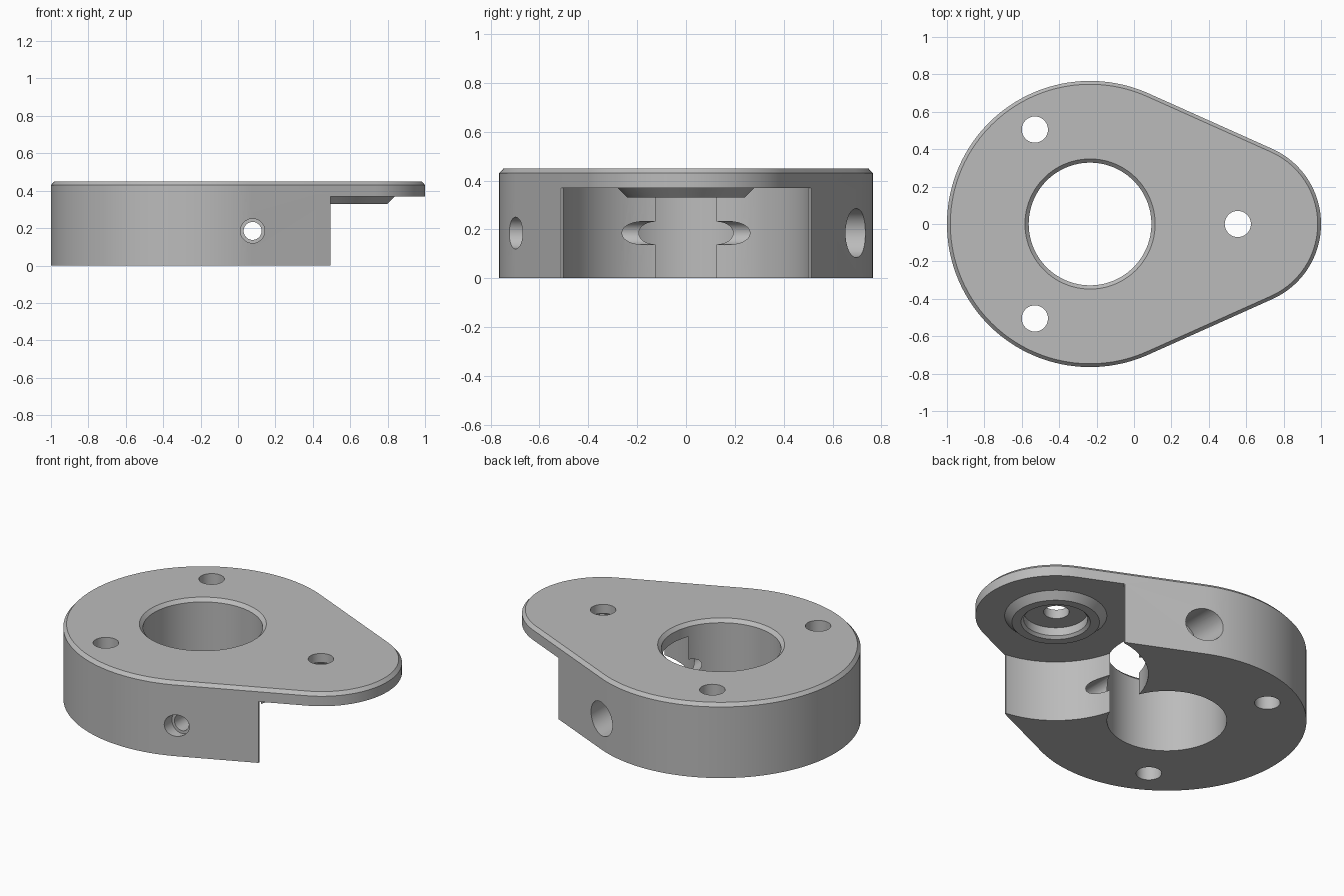
import bpy, bmesh, math
from mathutils import Matrix, Vector

if "Cube" in bpy.data.objects:
    bpy.data.objects.remove(bpy.data.objects["Cube"], do_unlink=True)

grey = bpy.data.materials.new("plain grey")
grey.use_nodes = True
grey.diffuse_color = (0.5, 0.5, 0.5, 1)
grey.node_tree.nodes["Principled BSDF"].inputs["Base Color"].default_value = (0.5, 0.5, 0.5, 1)

RING_X, RING_R = -0.235, 0.765   # large round end
NOSE_X, NOSE_R = 0.56, 0.44      # small round end
HEIGHT, PLATE_Z, SIDE_Z = 0.45, 0.37, 0.185


def make_object(name, bm):
    bmesh.ops.recalc_face_normals(bm, faces=bm.faces)
    mesh = bpy.data.meshes.new(name)
    bm.to_mesh(mesh)
    bm.free()
    mesh.materials.append(grey)
    obj = bpy.data.objects.new(name, mesh)
    bpy.context.collection.objects.link(obj)
    return obj


def loft(name, rings, matrix=Matrix()):
    """Closed solid through rings of equal point count, given as (points, height)."""
    bm = bmesh.new()
    loops = [[bm.verts.new(matrix @ Vector((x, y, z))) for x, y in pts] for pts, z in rings]
    for a, b in zip(loops, loops[1:]):
        for i in range(len(a)):
            j = (i + 1) % len(a)
            bm.faces.new((a[i], a[j], b[j], b[i]))
    bm.faces.new(loops[0])
    bm.faces.new(loops[-1])
    return make_object(name, bm)


def turned(name, profile, matrix, steps=96):
    """Round solid from (radius, height) pairs."""
    turn = [math.tau * i / steps for i in range(steps)]
    return loft(name, [([(r * math.cos(a), r * math.sin(a)) for a in turn], z)
                       for r, z in profile], matrix)


def at(x, y=0):
    return Matrix.Translation((x, y, 0))


def outline(inset):
    """Two arcs joined by tangent sides."""
    t = math.acos((RING_R - NOSE_R) / (NOSE_X - RING_X))
    pts = []
    for cx, r, start, end, n in ((NOSE_X, NOSE_R, -t, t, 48),
                                 (RING_X, RING_R, t, math.tau - t, 96)):
        for i in range(n + 1):
            a = start + (end - start) * i / n
            pts.append((cx + (r - inset) * math.cos(a), (r - inset) * math.sin(a)))
    return pts


def combine(target, tool, operation="DIFFERENCE"):
    mod = target.modifiers.new("shape", "BOOLEAN")
    mod.operation, mod.solver, mod.object = operation, "EXACT", tool
    bpy.context.view_layer.objects.active = target
    bpy.ops.object.modifier_apply(modifier=mod.name)
    bpy.data.objects.remove(tool, do_unlink=True)


# Teardrop housing with a chamfered top edge
housing = loft("housing", [(outline(0), 0), (outline(0), HEIGHT - 0.02),
                           (outline(0.018), HEIGHT)])

# Open pocket under the nose, leaving a thin plate above
combine(housing, turned("pocket", [(0.507, -0.1), (0.507, PLATE_Z)], at(NOSE_X)))
front_cut = [(0.495, -0.7), (1.2, -0.7), (1.2, 0.7), (0.495, 0.7)]
combine(housing, loft("nose_clearance", [(front_cut, -0.1), (front_cut, PLATE_Z)]))

# Tapered boss under the plate, with a counterbore
combine(housing, turned("boss", [(0.24, 0.33), (0.28, PLATE_Z), (0.28, 0.40)],
                        at(NOSE_X)), "UNION")
combine(housing, turned("boss_recess", [(0.205, 0.315), (0.175, 0.345), (0.175, 0.395)],
                        at(NOSE_X)))

# Main bore with a chamfered rim
combine(housing, turned("main_bore", [(0.328, -0.1), (0.328, HEIGHT - 0.02),
                                      (0.368, HEIGHT + 0.02)], at(RING_X)))

# Vertical mounting holes
for x, y in ((NOSE_X - 0.005, 0), (-0.53, 0.505), (-0.53, -0.505)):
    combine(housing, turned("mounting_hole", [(0.07, -0.1), (0.07, 0.6)], at(x, y), 48))

# Cross hole through both sides, widened at each end
cross = Matrix.Translation((0.078, 0, SIDE_Z)) @ Matrix.Rotation(-math.pi / 2, 4, "X")
combine(housing, turned("cross_hole", [(0.065, -0.9), (0.065, -0.65), (0.048, -0.65),
                                       (0.048, 0.5), (0.1, 0.5), (0.1, 0.9)], cross, 48))

# Smooth curved walls, crisp edges
bpy.ops.object.select_all(action="DESELECT")
housing.select_set(True)
bpy.context.view_layer.objects.active = housing
bpy.ops.object.shade_smooth_by_angle(angle=math.radians(25))
